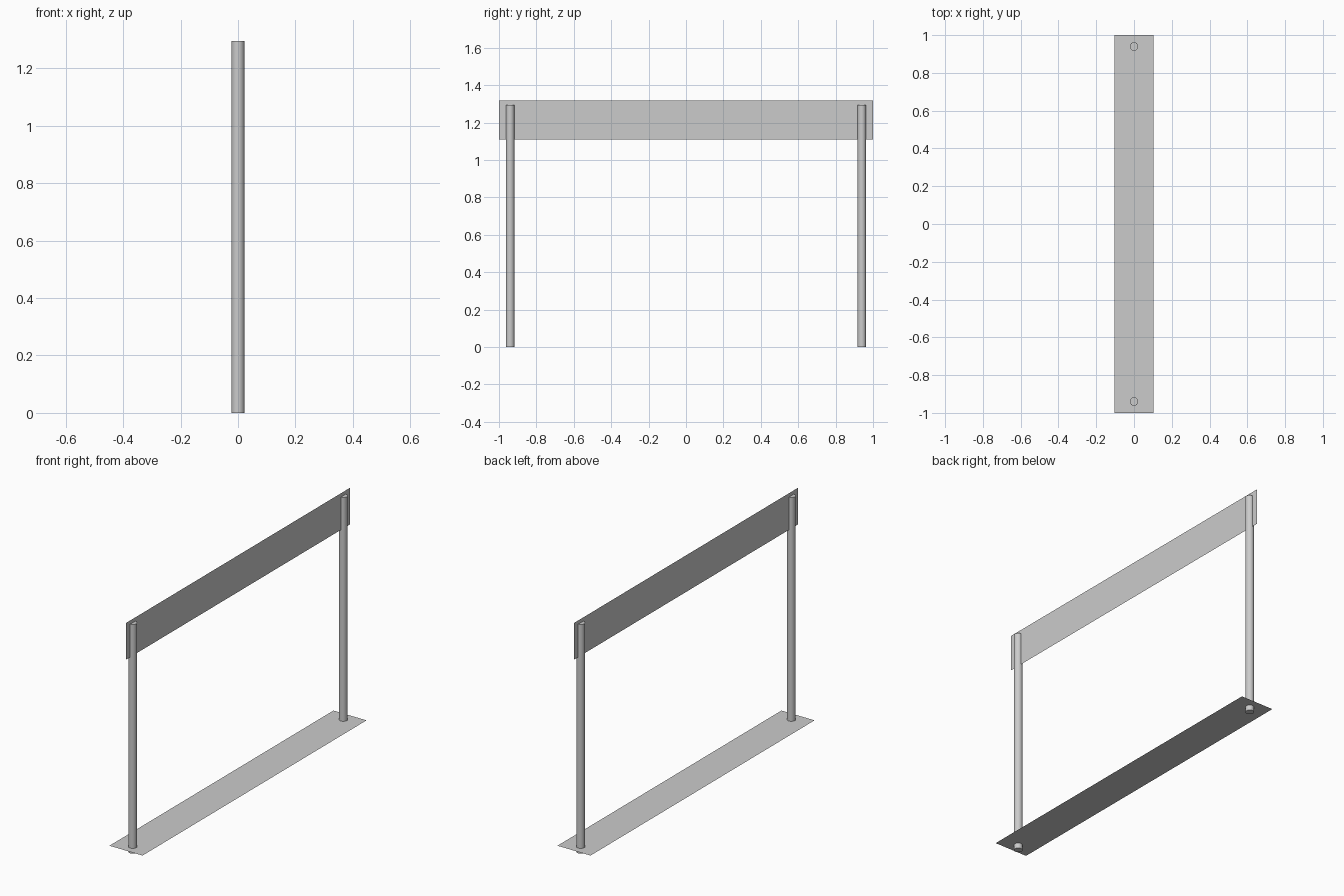
import bpy
from math import pi, radians

cube = bpy.data.objects.get("Cube")
if cube:
    bpy.data.objects.remove(cube, do_unlink=True)

GREY = (0.6, 0.6, 0.6, 1)
grey = bpy.data.materials.new("light_grey")
grey.use_nodes = True
grey.diffuse_color = GREY
bsdf = next(n for n in grey.node_tree.nodes if n.type == "BSDF_PRINCIPLED")
bsdf.inputs["Base Color"].default_value = GREY

LENGTH, WIDTH = 2.0, 0.207
POST_Y, POST_RADIUS, POST_HEIGHT = 0.94, 0.0225, 1.295


def finish(name):
    obj = bpy.context.object
    obj.name = name
    obj.data.materials.append(grey)
    return obj


def sheet(name, z, tilt=0):
    """Paper-thin strip running along y, optionally turned upright."""
    bpy.ops.mesh.primitive_plane_add(size=1, location=(0, 0, z), rotation=(0, tilt, 0))
    obj = finish(name)
    obj.scale = (WIDTH, LENGTH, 1)


# Flat base strip and upright top board
sheet("base_plate", 0.03)
sheet("top_board", 1.213, pi / 2)

# Round posts, passing through the base and up into the board
for name, side in (("front_post", -1), ("back_post", 1)):
    bpy.ops.mesh.primitive_cylinder_add(
        vertices=24, radius=POST_RADIUS, depth=POST_HEIGHT,
        location=(0, side * POST_Y, POST_HEIGHT / 2))
    finish(name)
    bpy.ops.object.shade_smooth_by_angle(angle=radians(40))
